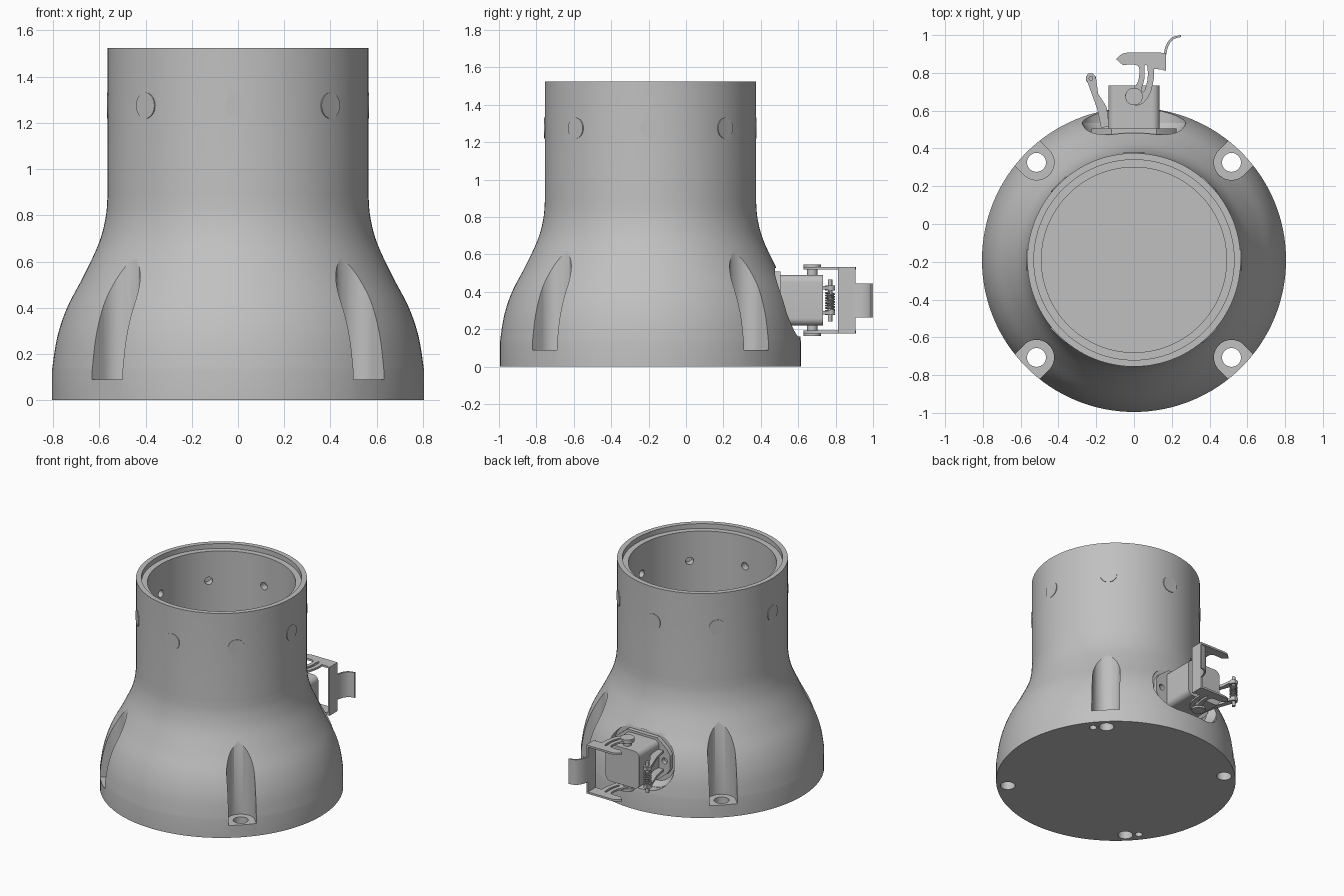
import bpy, bmesh
from math import pi, cos, sin
from mathutils import Matrix, Vector

cube = bpy.data.objects.get("Cube")
if cube:
    bpy.data.objects.remove(cube)

grey = bpy.data.materials.new("plain_grey")
grey.use_nodes = True
grey.diffuse_color = (0.53, 0.53, 0.53, 1)
grey.node_tree.nodes["Principled BSDF"].inputs["Base Color"].default_value = grey.diffuse_color

AXIS = Matrix.Translation((0, -0.19, 0))                                    # main vertical axis
BACK = Matrix.Translation((0, 0, 0.355)) @ Matrix.Rotation(-pi / 2, 4, 'X')  # local z -> +y
FLAT = Matrix.Identity(4)


def add(name, bm):
    bmesh.ops.remove_doubles(bm, verts=bm.verts, dist=1e-5)
    bmesh.ops.recalc_face_normals(bm, faces=bm.faces)
    mesh = bpy.data.meshes.new(name)
    bm.to_mesh(mesh)
    bm.free()
    mesh.materials.append(grey)
    obj = bpy.data.objects.new(name, mesh)
    bpy.context.collection.objects.link(obj)
    return obj


def curve_mesh(name, loops, dims, cyclic, matrix, **settings):
    curve = bpy.data.curves.new(name, 'CURVE')
    curve.dimensions = dims
    for key, value in settings.items():
        setattr(curve, key, value)
    for pts in loops:
        spline = curve.splines.new('POLY')
        spline.points.add(len(pts) - 1)
        for p, co in zip(spline.points, pts):
            p.co = (*co, 0, 1) if len(co) == 2 else (*co, 1)
        spline.use_cyclic_u = cyclic
    temp = bpy.data.objects.new(name + "_path", curve)
    bpy.context.collection.objects.link(temp)
    bpy.context.view_layer.update()
    mesh = bpy.data.meshes.new_from_object(temp.evaluated_get(bpy.context.evaluated_depsgraph_get()))
    bpy.data.objects.remove(temp)
    bm = bmesh.new()
    bm.from_mesh(mesh)
    bpy.data.meshes.remove(mesh)
    bm.transform(matrix)
    return add(name, bm)


def prism(name, loops, low, high, matrix=FLAT):
    """Extrude outlines (inner loops become holes) from low to high along local z."""
    return curve_mesh(name, loops, '2D', True, matrix @ Matrix.Translation((0, 0, (low + high) / 2)),
                      fill_mode='BOTH', extrude=(high - low) / 2)


def circle(r, x=0, y=0, n=32):
    return [(x + r * cos(2 * pi * i / n), y + r * sin(2 * pi * i / n)) for i in range(n)]


def rounded(w, h, r, n=10):
    pts = []
    for k, (sx, sy) in enumerate(((1, 1), (-1, 1), (-1, -1), (1, -1))):
        for i in range(n + 1):
            a = (k + i / n) * pi / 2
            pts.append((sx * (w - r) + r * cos(a), sy * (h - r) + r * sin(a)))
    return pts


def smooth_path(pts, cyclic=True, steps=5):
    """Catmull-Rom curve through a few points."""
    out, n = [], len(pts)
    for i in range(n if cyclic else n - 1):
        ids = [(i + k) % n if cyclic else min(max(i + k, 0), n - 1) for k in (-1, 0, 1, 2)]
        a, b, c, d = (Vector(pts[j]) for j in ids)
        for s in range(steps):
            t = s / steps
            out.append(tuple(0.5 * (2 * b + (c - a) * t + (2 * a - 5 * b + 4 * c - d) * t * t
                                    + (3 * b - a - 3 * c + d) * t ** 3)))
    return out if cyclic else out + [tuple(pts[-1])]


def lathe(name, profile, n=128):
    bm = bmesh.new()
    rings = [[bm.verts.new((r * cos(2 * pi * i / n), r * sin(2 * pi * i / n), z)) for i in range(n)]
             for r, z in profile]
    for a, b in zip(rings, rings[1:]):
        for i in range(n):
            j = (i + 1) % n
            bm.faces.new((a[i], a[j], b[j], b[i]))
    bm.faces.new(rings[0])
    bm.faces.new(rings[-1])
    bm.transform(AXIS)
    return add(name, bm)


# Bell shaped housing with a stepped bore
bell = smooth_path([(0.805, 0.13), (0.783, 0.27), (0.74, 0.4), (0.667, 0.54),
                    (0.602, 0.68), (0.573, 0.79), (0.565, 0.88)], cyclic=False)
housing = lathe("housing", [(0.805, 0)] + bell + [(0.565, 1.525), (0.53, 1.525), (0.53, 1.49),
                                                  (0.49, 1.49), (0.49, 0.12)])

# Bolt slots and through holes, one per diagonal
cutters = []
slot = [(0.73 + 0.093 * cos(a), 0.093 * sin(a)) for a in [pi / 2 + pi * i / 20 for i in range(21)]]
slot += [(1.0, -0.093), (1.0, 0.093)]
for k in range(4):
    turn = AXIS @ Matrix.Rotation(pi / 4 + k * pi / 2, 4, 'Z')
    cutters.append(prism("slot_cutter", [slot], 0.09, 1.2, turn))
    cutters.append(prism("bolt_cutter", [circle(0.05, 0.73)], -0.1, 0.3, turn))
    if k % 2 == 0:
        cutters.append(prism("dowel_cutter", [circle(0.025, 0.73, -0.09)], -0.1, 0.06, turn))

# Screw plugs around the neck, with small holes into the bore
for k in range(8):
    radial = (AXIS @ Matrix.Rotation(k * pi / 4, 4, 'Z') @ Matrix.Translation((0, 0, 1.275))
              @ Matrix.Rotation(pi / 2, 4, 'Y'))
    cutters.append(prism("screw_hole_cutter", [circle(0.027, n=20)], 0.44, 0.545, radial))
    prism("screw_plug_%d" % (k + 1), [circle(0.056)], 0.54, 0.568, radial)

# Connector recess with a tapered floor
taper = prism("recess_floor_cutter", [rounded(0.28, 0.195, 0.17)], 0.475, 0.54, BACK)
for v in taper.data.vertices:
    if v.co.y < 0.5:
        v.co.x *= 0.86
        v.co.z = 0.355 + (v.co.z - 0.355) * 0.88
cutters += [taper, prism("recess_cutter", [rounded(0.28, 0.195, 0.17)], 0.535, 1.0, BACK)]

for cutter in cutters:
    cutter.hide_render = True
    mod = housing.modifiers.new(cutter.name, 'BOOLEAN')
    mod.object = cutter
    mod.solver = 'EXACT'
bpy.context.view_layer.update()
cut = bpy.data.meshes.new_from_object(housing.evaluated_get(bpy.context.evaluated_depsgraph_get()))
housing.modifiers.clear()
housing.data = cut
for cutter in cutters:
    bpy.data.objects.remove(cutter)

# Connector: flange, shell and end face
flange = [(sx * x, sy * y) for sx, sy, pts in (
    (1, 1, ((0.225, 0.05), (0.2, 0.09), (0.12, 0.153))), (-1, 1, ((0.12, 0.153), (0.2, 0.09), (0.225, 0.05))),
    (-1, -1, ((0.225, 0.05), (0.2, 0.09), (0.12, 0.153))), (1, -1, ((0.12, 0.153), (0.2, 0.09), (0.225, 0.05))))
    for x, y in pts]
prism("connector_flange", [flange, circle(0.022, 0.18, 0, 16), circle(0.022, -0.18, 0, 16)], 0.474, 0.505, BACK)
shell = prism("connector_shell", [rounded(0.136, 0.136, 0.04)], 0.5, 0.733, BACK)
edge = shell.modifiers.new("soft_edge", 'BEVEL')
edge.width, edge.segments, edge.limit_method = 0.01, 2, 'ANGLE'

# Locking lever: paired slotted arms, pivots, back plate and thumb tab
arm = smooth_path([(-0.095, 0.873), (-0.05, 0.905), (0.05, 0.907), (0.14, 0.907)], False)
arm += [(0.17, 0.905), (0.17, 0.818), (0.105, 0.82)]
arm += smooth_path([(0.105, 0.77), (0.085, 0.69), (0.035, 0.632), (-0.03, 0.64), (-0.045, 0.69),
                    (0.0, 0.722), (0.025, 0.77), (0.02, 0.838), (-0.06, 0.842)], False)
arm_slot = smooth_path([(0.055, 0.835), (0.07, 0.835), (0.072, 0.77), (0.055, 0.705), (0.04, 0.71), (0.055, 0.77)])
for side, s in (("upper", 1), ("lower", -1)):
    def span(a, b):
        return sorted((0.355 + s * a, 0.355 + s * b))
    prism(side + "_lever_arm", [arm, arm_slot], *span(0.163, 0.177))
    prism(side + "_pivot_pin", [circle(0.028, 0, 0.675)], *span(0.13, 0.17))
    prism(side + "_pivot_cap", [circle(0.046, 0, 0.675)], *span(0.168, 0.19))
    # Latch arm and its collar on the spring rod
    latch = [(-0.255, 0.775), (-0.243, 0.797), (-0.217, 0.797), (-0.2, 0.765), (-0.19, 0.69),
             (-0.145, 0.62), (-0.13, 0.515), (-0.175, 0.51), (-0.195, 0.61)]
    prism(side + "_latch_arm", [latch], *span(0.058, 0.076))
    prism(side + "_rod_collar", [circle(0.026, -0.228, 0.77, 20)], *span(0.052, 0.08))
prism("lever_plate", [[(0.156, 0.812), (0.17, 0.812), (0.17, 0.905), (0.156, 0.905)]], 0.178, 0.532)
outer = smooth_path([(0.17, 0.895), (0.182, 0.942), (0.208, 0.977), (0.248, 0.99)], False)
inner = smooth_path([(0.248, 1.0), (0.2, 0.987), (0.17, 0.947), (0.156, 0.895)], False)
prism("thumb_tab", [outer + inner], 0.262, 0.445)

# Spring rod and coil
prism("spring_rod", [circle(0.012, -0.228, 0.77, 20)], 0.24, 0.467)
coil = [(-0.228 + 0.022 * cos(i * pi / 8), 0.77 + 0.022 * sin(i * pi / 8), 0.303 + i * 0.094 / 112)
        for i in range(113)]
curve_mesh("spring_coil", [coil], '3D', False, FLAT, bevel_depth=0.005, bevel_resolution=1, use_fill_caps=True)

# Smooth shading with crisp edges
bpy.ops.object.select_all(action='DESELECT')
for obj in bpy.context.collection.objects:
    if obj.type == 'MESH' and grey.name in obj.data.materials:
        obj.select_set(True)
bpy.context.view_layer.objects.active = housing
bpy.ops.object.shade_smooth_by_angle(angle=pi / 6)
